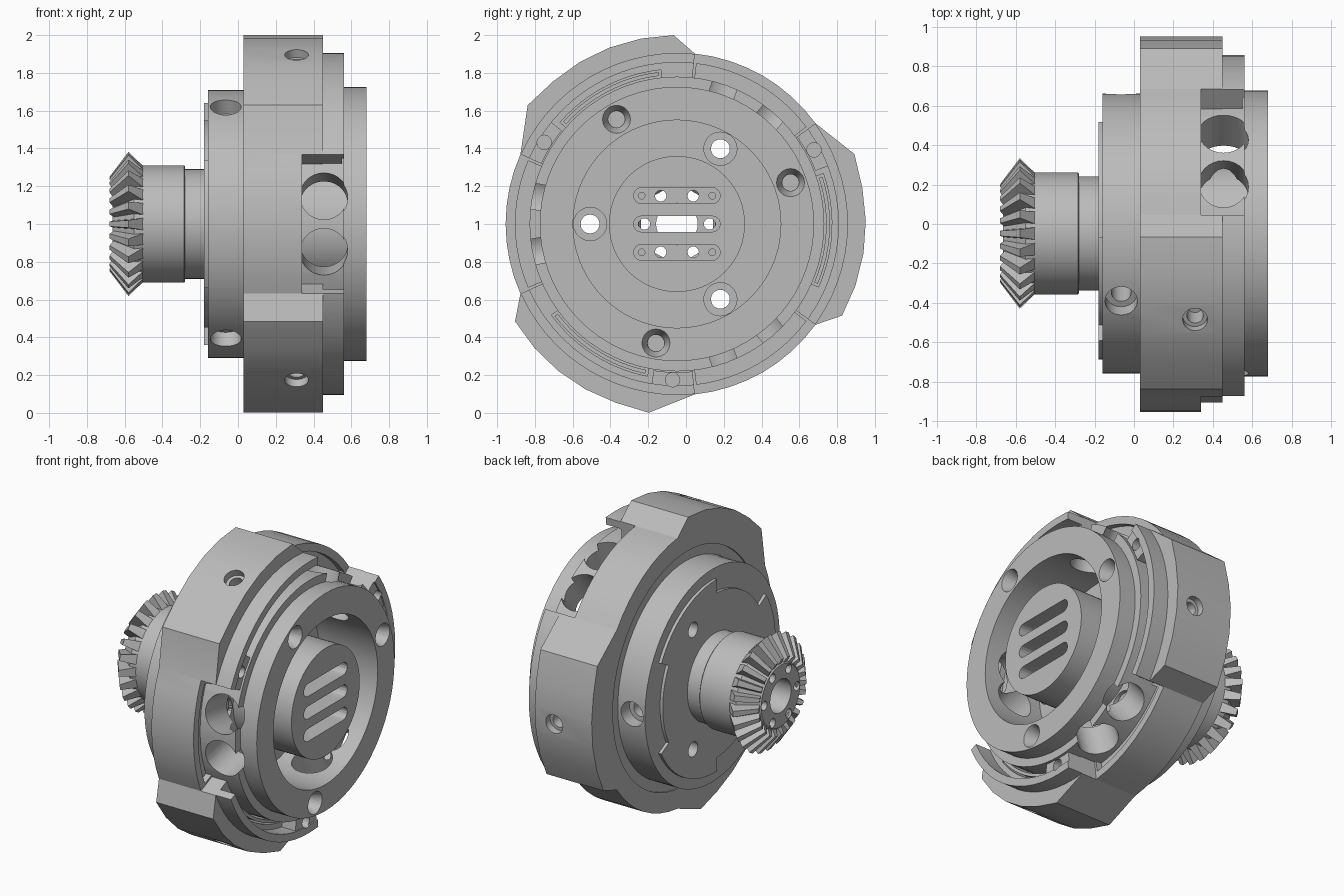
import bpy, bmesh
from math import sin, cos, radians, pi
from mathutils import Vector, Matrix

cube = bpy.data.objects.get("Cube")
if cube:
    bpy.data.objects.remove(cube)

CY, CZ = -0.048, 1.0          # the shared axis runs along x
THIRDS = (0, 120, 240)

metal = bpy.data.materials.new("grey metal")
metal.use_nodes = True
metal.diffuse_color = (0.5, 0.5, 0.5, 1)
metal.node_tree.nodes["Principled BSDF"].inputs["Base Color"].default_value = (0.5, 0.5, 0.5, 1)


def polar(x, r, deg):
    return Vector((x, CY + r * cos(radians(deg)), CZ + r * sin(radians(deg))))


def finish(name, bm):
    bmesh.ops.remove_doubles(bm, verts=bm.verts, dist=1e-5)
    bmesh.ops.recalc_face_normals(bm, faces=bm.faces)
    mesh = bpy.data.meshes.new(name)
    bm.to_mesh(mesh)
    bm.free()
    mesh.materials.append(metal)
    obj = bpy.data.objects.new(name, mesh)
    bpy.context.collection.objects.link(obj)
    return obj


def extrude(name, points, depth):
    """Extrude a closed outline along x."""
    bm = bmesh.new()
    face = bm.faces.new([bm.verts.new(p) for p in points])
    ext = bmesh.ops.extrude_face_region(bm, geom=[face])["geom"]
    bmesh.ops.translate(bm, vec=(depth, 0, 0),
                        verts=[v for v in ext if isinstance(v, bmesh.types.BMVert)])
    return finish(name, bm)


def prism(name, outline, x0, x1):
    return extrude(name, [polar(x0, r, a) for r, a in outline], x1 - x0)


def arc(r, a0, a1, n=12):
    return [(r, a0 + (a1 - a0) * i / n) for i in range(n + 1)]


def sector(name, r0, r1, a0, a1, x0, x1):
    return prism(name, arc(r0, a0, a1) + arc(r1, a1, a0), x0, x1)


def lathe(name, profile, steps=72):
    """Turn a closed (x, radius) profile about the axis."""
    bm = bmesh.new()
    vs = [bm.verts.new(polar(x, r, 0)) for x, r in profile]
    edges = [bm.edges.new((vs[i - 1], v)) for i, v in enumerate(vs)]
    bmesh.ops.spin(bm, geom=vs + edges, cent=(0, CY, CZ), axis=(1, 0, 0),
                   angle=2 * pi, steps=steps)
    return finish(name, bm)


def rod(name, start, end, radius, end_radius=None, n=28):
    d = end - start
    bm = bmesh.new()
    place = Matrix.Translation((start + end) / 2) @ d.to_track_quat('Z', 'Y').to_matrix().to_4x4()
    bmesh.ops.create_cone(bm, cap_ends=True, segments=n, radius1=radius,
                          radius2=end_radius or radius, depth=d.length, matrix=place)
    return finish(name, bm)


def combine(obj, tool, op='DIFFERENCE'):
    mod = obj.modifiers.new("cut", 'BOOLEAN')
    mod.operation, mod.object, mod.solver = op, tool, 'EXACT'
    deps = bpy.context.evaluated_depsgraph_get()
    mesh = bpy.data.meshes.new_from_object(obj.evaluated_get(deps))
    obj.modifiers.clear()
    obj.data = mesh
    bpy.data.objects.remove(tool)


def drill_radial(obj, x, deg, r0, r1, radius):
    combine(obj, rod("drill", polar(x, r0, deg), polar(x, r1, deg), radius))


def drill_axial(obj, r, deg, x0, x1, radius, end_radius=None):
    combine(obj, rod("drill", polar(x0, r, deg), polar(x1, r, deg), radius, end_radius, 20))


# Carrier: rear plate, rear disc, ring wall, annular recess and central hub
carrier = lathe("carrier", [
    (-.18, .11), (-.18, .55), (-.16, .55), (-.16, .71), (.04, .71), (.04, .78),
    (.56, .78), (.56, .726), (.68, .726), (.68, .55), (.25, .55), (.25, .36),
    (.68, .36), (.68, 0), (.45, 0), (.45, .11)])

# Radial ball bores in pairs, bolt holes in the recess floor, rim sockets
for t in THIRDS:
    for side in (-11, 11):
        drill_radial(carrier, .455, 60 + t + side, .45, .95, .126)
    drill_axial(carrier, .46, 60 + t, -.3, .4, .05)
    drill_axial(carrier, .46, 60 + t, .225, .4, .088)
    drill_radial(carrier, -.065, 119 + t, .62, .8, .082)
    drill_radial(carrier, -.065, 119 + t, .45, .8, .05)

# Countersunk holes in the ring face
for deg in (20, 120, 260):
    drill_axial(carrier, .64, deg, .6, .69, .045, .078)
    drill_axial(carrier, .64, deg, .4, .75, .044)

# Three rounded slots in the hub, with small holes in their floors
for dz in (-.15, 0, .15):
    outline = []
    for end, start in ((1, -90), (-1, 90)):
        for i in range(9):
            a = radians(start + 180 * i / 8)
            outline.append((.42, CY + end * .187 + .042 * cos(a), CZ + dz + .042 * sin(a)))
    combine(carrier, extrude("slot_cutter", outline, .4))
    for dy in (-.187, .187):
        p = Vector((.36, CY + dy, CZ + dz))
        combine(carrier, rod("drill", p, p + Vector((.2, 0, 0)), .018, n=12))
for k in range(6):
    drill_axial(carrier, .172, 60 * k, -.3, .5, .03)

# Raised arcs on the rear plate
arcs = [sector(f"rear_arc_{k + 1}", .54, .64, 28 + t, 92 + t, -.18, -.155)
        for k, t in enumerate(THIRDS)]

# Cam housing: three faceted lobes joined by round valleys, with a front rim
outline = []
for t in THIRDS:
    outline += arc(1.0, 91 + t, 131 + t, 4) + [(1.01, 141.5 + t)] + arc(.907, 156 + t, 204 + t, 8)
cam = prism("cam_housing", outline, .03, .45)
combine(cam, prism("core_cutter", arc(.777, 0, 355, 71), -.1, .6))
combine(cam, lathe("rim", [(.4, .855), (.4, .905), (.56, .905), (.56, .855)]), 'UNION')

# Lugs beside each window, then windows with a stepped floor
for t in THIRDS:
    combine(cam, sector("lug", .785, .88, 141 + t, 160 + t, .41, .55), 'UNION')
for t in THIRDS:
    combine(cam, sector("window_cutter", .7, 1.15, 156 + t, 204 + t, .34, .7))
    combine(cam, sector("floor_cutter", .72, .855, 157 + t, 203 + t, .3, .5))

# Spring grooves, lug holes and counterbored holes in the lobes
for t in THIRDS:
    combine(cam, sector("groove_cutter", .74, .82, 96 + t, 139 + t, .33, .7))
    drill_axial(cam, .825, 148.4 + t, .38, .7, .038)
    drill_radial(cam, .31, 116 + t, .95, 1.1, .063)
    drill_radial(cam, .31, 116 + t, .83, 1.1, .042)

# Curved spring strips inside the grooves
strips = [sector(f"spring_strip_{k + 1}", .79, .81, 97 + t, 138 + t, .32, .46)
          for k, t in enumerate(THIRDS)]

# Stepped shaft and gear blank
shaft = lathe("gear_shaft", [
    (-.665, .11), (-.665, .205), (-.55, .31), (-.5, .31), (-.285, .31),
    (-.28, .305), (-.28, .29), (-.175, .29), (-.175, .11)])
for k in range(6):
    drill_axial(shaft, .172, 60 * k, -.8, 0, .03)

# Bevel gear teeth
TEETH = 24
bm = bmesh.new()
for k in range(TEETH):
    turn = Matrix.Rotation(2 * pi * k / TEETH, 3, 'X')
    pts = [turn @ Vector((x, s * w, r)) + Vector((0, CY, CZ))
           for x, r, w in ((-.68, .25, .013), (-.645, .19, .021),
                           (-.58, .382, .02), (-.5, .305, .032))
           for s in (-1, 1)]
    bmesh.ops.convex_hull(bm, input=[bm.verts.new(p) for p in pts])
finish("gear_teeth", bm)

# Smooth the turned surfaces and keep the edges crisp
bpy.ops.object.select_all(action='DESELECT')
for obj in (carrier, cam, shaft, *arcs, *strips):
    obj.select_set(True)
    bpy.context.view_layer.objects.active = obj
bpy.ops.object.shade_smooth_by_angle(angle=radians(20))
